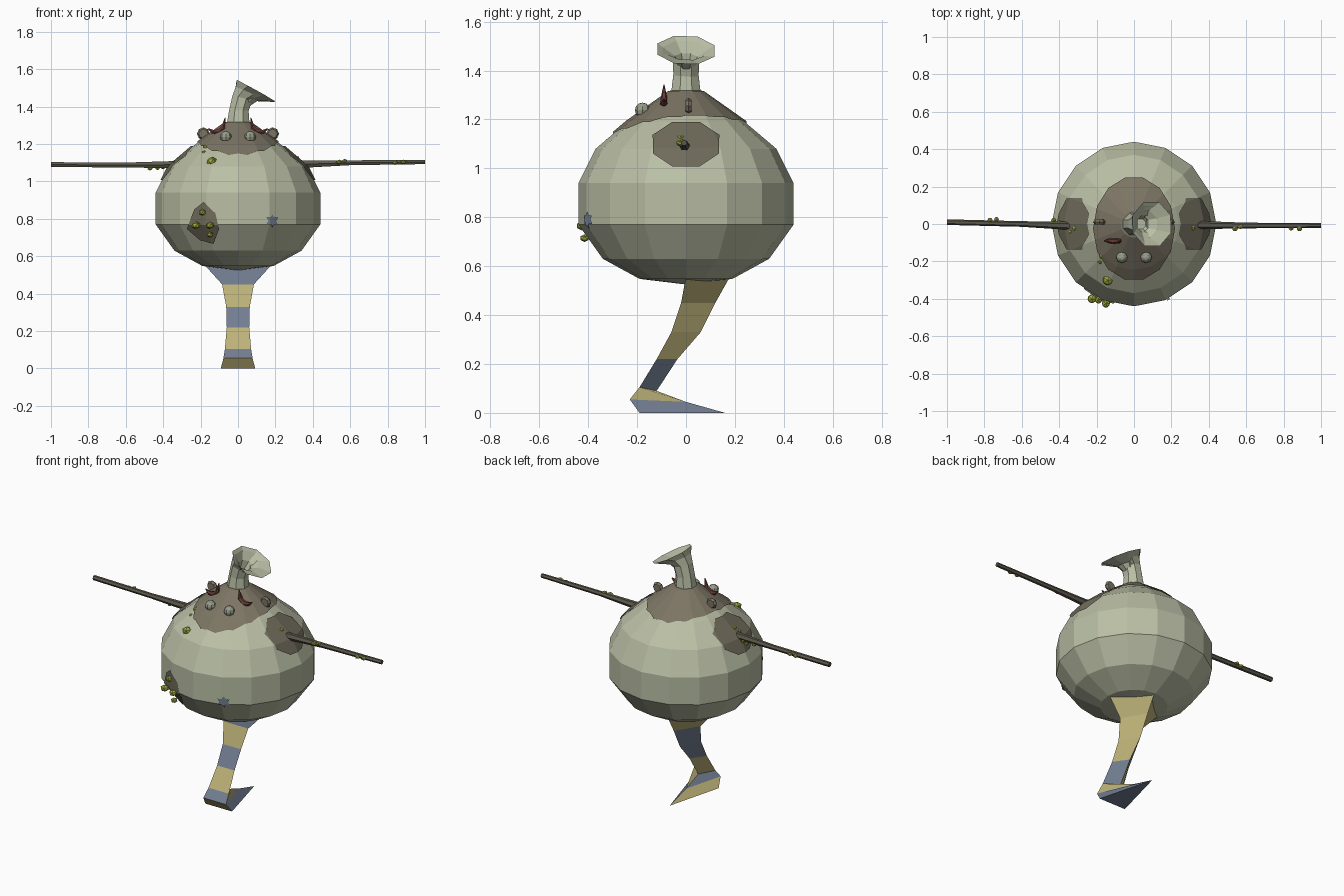
import bpy, bmesh, math
from mathutils import Vector, Matrix

if "Cube" in bpy.data.objects:
    bpy.data.objects.remove(bpy.data.objects["Cube"])


def material(name, rgb):
    m = bpy.data.materials.new(name)
    lin = [(c / 255 / 12.92) if c < 11 else ((c / 255 + 0.055) / 1.055) ** 2.4 for c in rgb]
    m.diffuse_color = (*lin, 1)
    m.use_nodes = True
    m.node_tree.nodes["Principled BSDF"].inputs["Base Color"].default_value = m.diffuse_color
    return m


SKIN = material("pale_skin", (186, 191, 165))
CROWN = material("brown_crown", (124, 117, 100))
PATCH = material("dark_patch", (112, 108, 91))
BLUE = material("stocking_blue", (114, 126, 146))
YELLOW = material("stocking_yellow", (190, 179, 121))
WOOD = material("dark_wood", (92, 89, 76))
MOSS = material("moss_green", (160, 170, 58))
HORN = material("dark_red", (104, 58, 55))
EYE = material("grey_eye", (152, 158, 140))


def finish(name, bm, *mats):
    me = bpy.data.meshes.new(name)
    bmesh.ops.recalc_face_normals(bm, faces=bm.faces)
    bm.to_mesh(me)
    bm.free()
    for m in mats:
        me.materials.append(m)
    ob = bpy.data.objects.new(name, me)
    bpy.context.collection.objects.link(ob)
    return ob


def loft(bm, rings, caps=True):
    """Bridge rings of equal point count; returns faces row by row."""
    rows = [[bm.verts.new(p) for p in r] for r in rings]
    n, out = len(rows[0]), []
    for a, b in zip(rows, rows[1:]):
        out.append([bm.faces.new((a[i], a[(i + 1) % n], b[(i + 1) % n], b[i])) for i in range(n)])
    if caps:
        bm.faces.new(rows[0][::-1])
        bm.faces.new(rows[-1])
    return out


def ring(centre, radius, axis, sides, phase=0.0):
    """Circle of points around a centre, facing along axis."""
    axis = Vector(axis).normalized()
    u = Vector((0, 1, 0)) if abs(axis.y) < 0.9 else Vector((1, 0, 0))
    u = (u - axis * u.dot(axis)).normalized()
    v = axis.cross(u)
    ang = [phase + math.tau * i / sides for i in range(sides)]
    return [Vector(centre) + radius * (u * math.cos(a) + v * math.sin(a)) for a in ang]


def ball(bm, centre, scale, detail=1):
    mat = Matrix.Translation(centre) @ Matrix.Diagonal((*scale, 1))
    bmesh.ops.create_icosphere(bm, subdivisions=detail, radius=1, matrix=mat)


# Round sixteen-sided body
PROFILE = [(.19, .548), (.34, .63), (.44, .77), (.44, .94), (.37, 1.08), (.24, 1.19), (.07, 1.31)]


def body_mesh():
    bm = bmesh.new()
    rows = loft(bm, [ring((0, 0, z), r, (0, 0, 1), 16) for r, z in PROFILE], caps=False)
    low = bm.verts.new((0, 0, .525))
    top = bm.verts.new((0, 0, 1.32))
    for e in [e for e in bm.edges if e.is_boundary]:
        bm.faces.new((*e.verts, low if e.verts[0].co.z < 1 else top))
    bmesh.ops.recalc_face_normals(bm, faces=bm.faces)
    return bm


finish("body", body_mesh(), SKIN)


# Skin patches: the body surface trimmed to a convex outline and raised slightly
def patch(name, outline, axes, side_axis, side_min, mat, lift=.007):
    bm = body_mesh()
    pts = []
    for p in outline:
        v = Vector((0, 0, 0))
        v[axes[0]], v[axes[1]] = p
        pts.append(v)
    mid = sum(pts, Vector()) / len(pts)
    cuts = []
    for a, b in zip(pts, pts[1:] + pts[:1]):
        d = b - a
        n = Vector((0, 0, 0))
        n[axes[0]], n[axes[1]] = d[axes[1]], -d[axes[0]]
        cuts.append((a, n if n.dot(a - mid) > 0 else -n))
    keep = Vector((0, 0, 0))
    keep[side_axis] = -math.copysign(1, side_min)
    base = Vector((0, 0, 0))
    base[side_axis] = side_min
    for co, n in cuts + [(base, keep)]:
        bmesh.ops.bisect_plane(bm, geom=bm.verts[:] + bm.edges[:] + bm.faces[:], dist=1e-6,
                               plane_co=co, plane_no=n, clear_outer=True)
    bm.normal_update()
    for v, n in [(v, v.normal.copy()) for v in bm.verts]:
        v.co += n * lift
    me = finish(name, bm, mat)
    return me


def oval(cx, cy, rx, ry, n, phase=0.0):
    return [(cx + rx * math.cos(phase + math.tau * i / n), cy + ry * math.sin(phase + math.tau * i / n))
            for i in range(n)]


patch("crown_patch", oval(0, -.025, .215, .275, 14), (0, 1), 2, 1.0, CROWN)
for side, label in ((1, "right"), (-1, "left")):
    patch(label + "_shoulder_patch", oval(0, 1.095, .145, .097, 8, math.pi / 8), (1, 2), 0, side * .1, PATCH)
patch("belly_patch", [(-.18, .89), (-.12, .83), (-.10, .75), (-.13, .67), (-.20, .69), (-.27, .75), (-.23, .85)],
      (0, 2), 1, -.1, PATCH)
for k in range(2):
    patch("blue_spot", oval(.18, .79, .034, .034, 3, math.pi / 2 + k * math.pi), (0, 2), 1, -.1, BLUE, .006 + k * .002)

# Trumpet spout on the crown, with a hollow bell
SPOUT = [((0, 0, 1.29), .068, 0), ((.005, 0, 1.38), .056, 4), ((.022, 0, 1.445), .058, 14),
         ((.055, 0, 1.475), .08, 24), ((.095, 0, 1.484), .126, 29), ((.09, 0, 1.474), .104, 29),
         ((.06, 0, 1.45), .05, 26), ((.035, 0, 1.41), .03, 14)]
bm = bmesh.new()
loft(bm, [ring(c, r, (math.sin(math.radians(t)), .04, math.cos(math.radians(t))), 8, math.pi / 8)
          for c, r, t in SPOUT])
finish("spout", bm, SKIN)

# Striped three-sided leg and pointed foot: (front y, front z, half width, back y, back z)
LEG = [(0, .56, .185, .19, .575), (-.02, .45, .085, .12, .45), (-.06, .33, .063, .06, .33),
       (-.12, .22, .06, -.035, .22), (-.19, .105, .07, -.12, .09), (-.23, .055, .078, 0, .045),
       (-.19, 0, .092, .16, 0)]
STRIPES = ["BYBYBY", "YYYBYB", "YBBYBY"]  # front, right, left
bm = bmesh.new()
rows = loft(bm, [[(-w, y, z), (w, y, z), (0, yb, zb)] for y, z, w, yb, zb in LEG])
for i, row in enumerate(rows):
    for j, f in enumerate(row):
        f.material_index = "BY".index(STRIPES[j][i])
finish("leg", bm, BLUE, YELLOW)

# Stick arms
ARMS = {"right_arm": [((.28, -.005, 1.09), .024), ((.6, -.008, 1.1), .015), ((1.0, -.008, 1.104), .013)],
        "left_arm": [((-.28, -.012, 1.09), .024), ((-.6, 0, 1.088), .015), ((-1.0, .01, 1.09), .015)]}
for name, path in ARMS.items():
    bm = bmesh.new()
    loft(bm, [ring(c, r, (1, 0, 0), 6) for c, r in path])
    finish(name, bm, WOOD)

# Eyes, ears and curved horns in mirrored pairs
for s, label in ((1, "right"), (-1, "left")):
    bm = bmesh.new()
    bmesh.ops.create_uvsphere(bm, u_segments=8, v_segments=6, radius=.031,
                              matrix=Matrix.Translation((s * .065, -.178, 1.238)))
    finish(label + "_eye", bm, EYE)

    bm = bmesh.new()
    loft(bm, [ring((s * .185, y, 1.255), r, (0, 1, 0), 8) for y, r in ((-.003, .025), (.01, .034), (.023, .025))])
    finish(label + "_ear", bm, CROWN)

    bm = bmesh.new()
    pts = [(.16, 1.283, .003), (.135, 1.266, .012), (.105, 1.264, .017), (.08, 1.285, .014), (.068, 1.342, .002)]
    dirs = [(-.8, -.6), (-.9, -.4), (-.9, .4), (-.5, .9), (-.1, 1)]
    loft(bm, [ring((s * x, -.09, z), r, (s * dx, 0, dz), 6) for (x, z, r), (dx, dz) in zip(pts, dirs)])
    finish(label + "_horn", bm, HORN)

# Moss lumps on belly, crown and arms: (x, y, z, size)
LUMPS = [(-.19, -.405, .835, .022), (-.225, -.40, .765, .026), (-.15, -.425, .765, .024),
         (-.15, -.415, .715, .02), (-.14, -.30, 1.108, .03), (-.17, -.17, 1.185, .018),
         (-.18, -.20, 1.155, .015), (.19, -.13, 1.175, .014), (-.31, -.02, 1.12, .022),
         (-.335, -.04, 1.10, .016), (-.34, .01, 1.075, .015), (.31, -.02, 1.125, .018),
         (.325, -.01, 1.10, .018), (.32, -.07, 1.085, .014), (-.47, 0, 1.07, .015), (-.43, .02, 1.072, .014),
         (-.40, .01, 1.075, .012), (-.77, .02, 1.086, .015), (-.735, .025, 1.09, .014),
         (.54, -.025, 1.104, .016), (.57, -.015, 1.11, .014), (.84, -.022, 1.10, .015), (.885, -.025, 1.104, .016)]
bm = bmesh.new()
for x, y, z, s in LUMPS:
    ball(bm, (x, y, z), (s, s, s * .8))
finish("moss_lumps", bm, MOSS)
